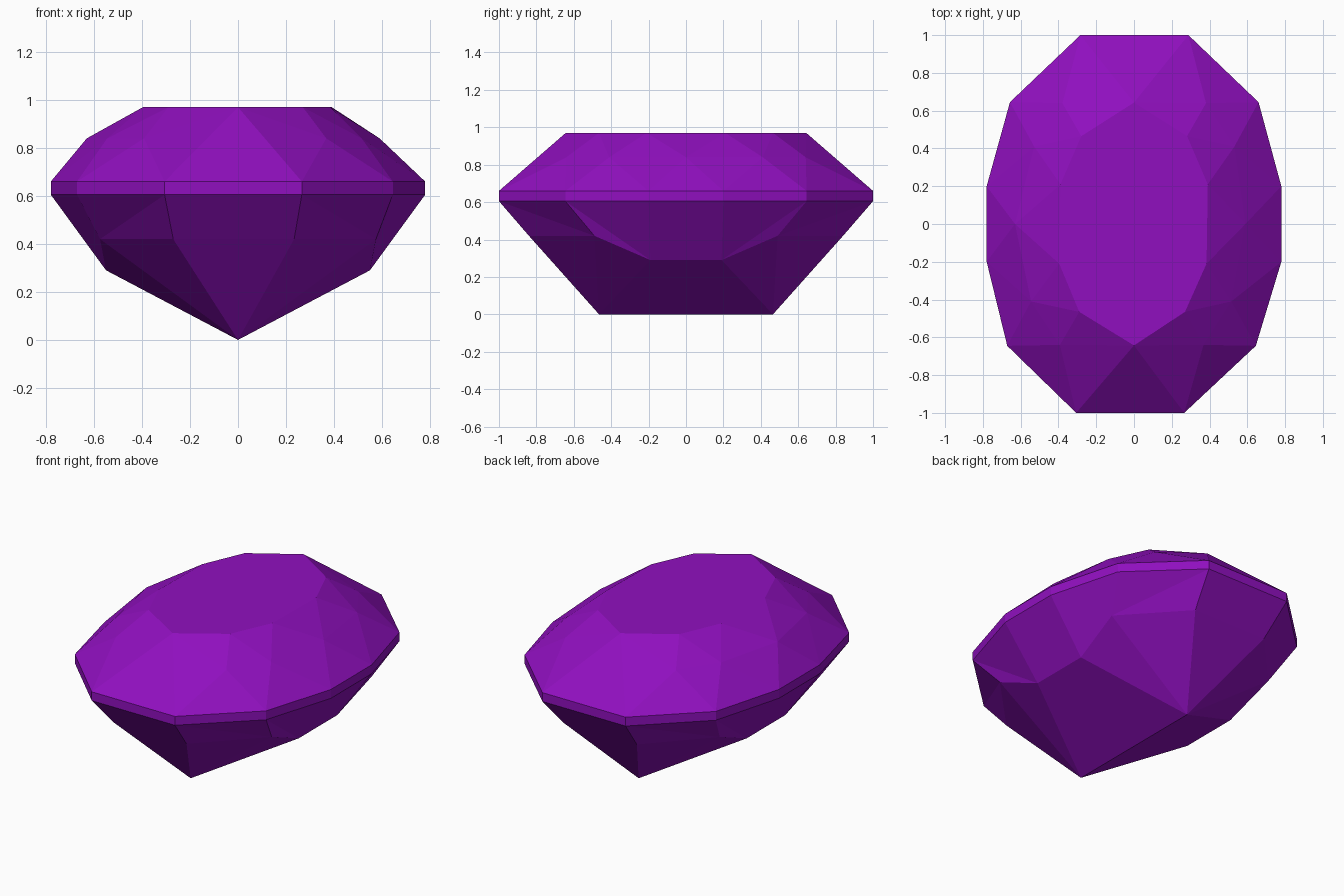
import bpy
import bmesh

cube = bpy.data.objects.get("Cube")
if cube:
    bpy.data.objects.remove(cube, do_unlink=True)

# Corner points of one quarter of the gem: x, y, z and a slight sideways shift
POINTS = {
    "table_end": (0, .643, .97, 0), "table_corner": (.28, .465, .97, -.01),
    "table_side": (.39, .21, .97, -.006),
    "crown_end": (.38, .64, .84, -.012), "crown_corner": (.53, .41, .84, -.015),
    "crown_side": (.61, 0, .84, -.02),
    "rim_end": (.286, 1, .66, -.02), "rim_corner": (.658, .645, .66, -.013),
    "rim_side": (.78, .2, .66, 0),
    "belt_end": (.286, 1, .605, -.02), "belt_corner": (.658, .645, .605, -.013),
    "belt_side": (.78, .2, .605, 0),
    "base_end": (.252, .84, .42, -.018), "base_corner": (.575, .49, .42, 0),
    "base_side": (.55, .19, .29, 0), "keel": (0, .465, 0, 0),
}

# Facets inside one quarter
QUARTER = [
    "table_end table_corner crown_end", "table_corner table_side crown_corner",
    "table_end crown_end rim_end", "rim_end crown_end rim_corner",
    "crown_end crown_corner table_corner", "crown_end crown_corner rim_corner",
    "rim_corner crown_corner rim_side",
    "crown_corner crown_side table_side", "crown_corner crown_side rim_side",
    "rim_end rim_corner belt_corner belt_end",
    "rim_corner rim_side belt_side belt_corner",
    "belt_end base_end base_corner", "belt_end belt_corner base_corner",
    "belt_corner belt_side base_side", "belt_corner base_side base_corner",
    "base_end base_corner keel", "base_corner base_side keel",
]
# Facets that run across the middle: (first edge, second edge)
END_FACETS = [("table_end", "rim_end"), ("rim_end", "belt_end"),
              ("belt_end", "base_end"), ("base_end", "keel")]
SIDE_FACETS = [("table_side", "crown_side"), ("crown_side", "rim_side"),
               ("rim_side", "belt_side"), ("belt_side", "base_side"),
               ("base_side", "keel")]

bm = bmesh.new()
verts = {}


def corner(name, sx, sy):
    x, y, z, shift = POINTS[name]
    x, y = x * sx, y * sy
    x += shift if y <= 0 else shift * -.1
    key = (round(x, 4), round(y, 4), z)
    if key not in verts:
        verts[key] = bm.verts.new(key)
    return verts[key]


def facet(corners):
    bm.faces.new(list(dict.fromkeys(corners)))


signs = (1, -1)
for sx in signs:
    for sy in signs:
        for names in QUARTER:
            facet([corner(n, sx, sy) for n in names.split()])
for s in signs:
    for a, b in END_FACETS:
        facet([corner(a, 1, s), corner(a, -1, s), corner(b, -1, s), corner(b, 1, s)])
    for a, b in SIDE_FACETS:
        facet([corner(a, s, 1), corner(a, s, -1), corner(b, s, -1), corner(b, s, 1)])

# Flat table on top
ring = ["table_end", "table_corner", "table_side"]
facet([corner(n, sx, sy) for sx, sy, order in
       ((1, 1, 1), (1, -1, -1), (-1, -1, 1), (-1, 1, -1)) for n in ring[::order]])

bmesh.ops.recalc_face_normals(bm, faces=bm.faces[:])
mesh = bpy.data.meshes.new("oval_gem")
bm.to_mesh(mesh)
bm.free()

# Purple stone
purple = bpy.data.materials.new("purple")
purple.use_nodes = True
colour = (.28, .005, .52, 1)
purple.diffuse_color = colour
purple.node_tree.nodes["Principled BSDF"].inputs["Base Color"].default_value = colour
mesh.materials.append(purple)

gem = bpy.data.objects.new("oval_gem", mesh)
bpy.context.collection.objects.link(gem)
